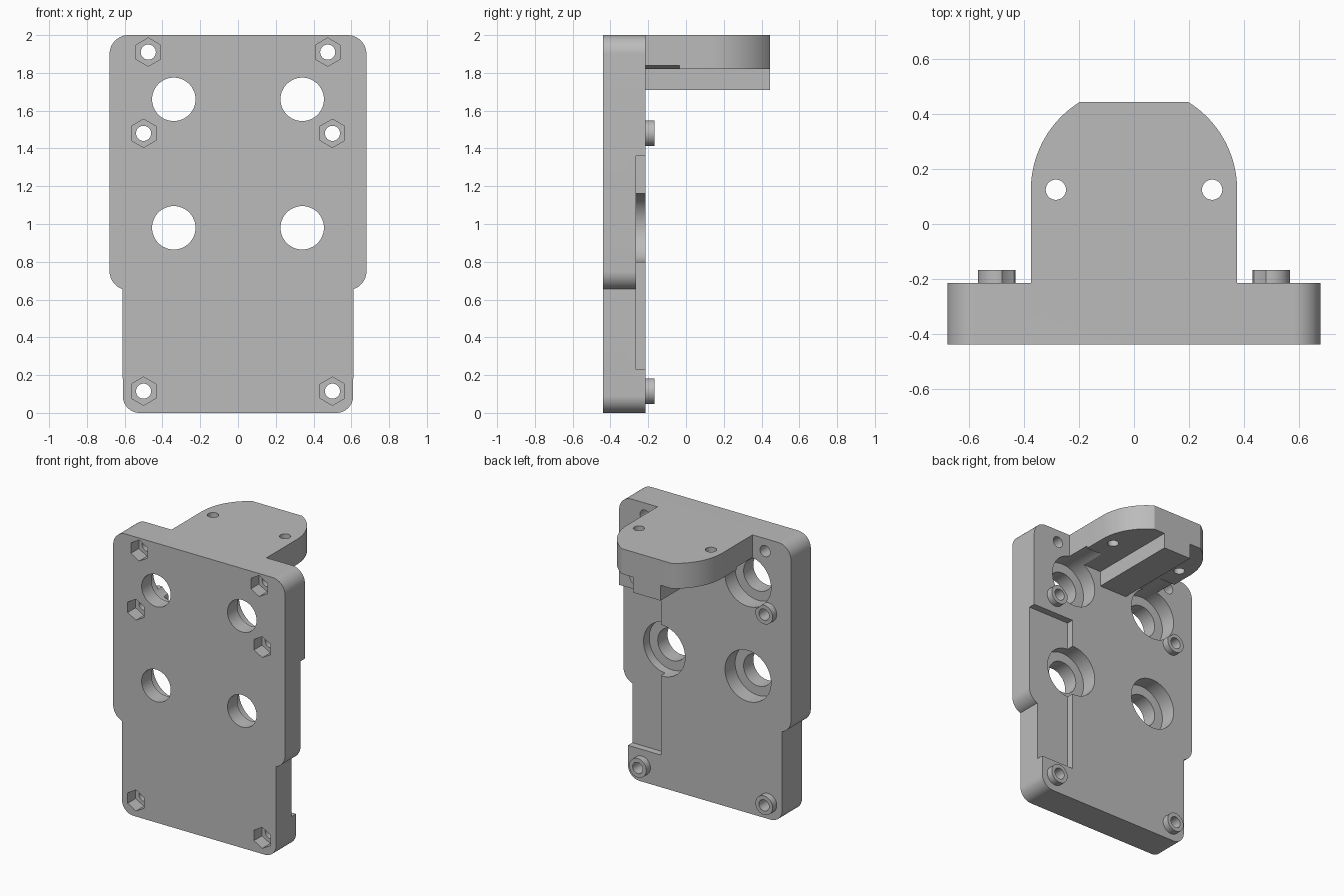
import bpy, bmesh, math
from mathutils import Matrix, Vector

cube = bpy.data.objects.get("Cube")
if cube:
    bpy.data.objects.remove(cube, do_unlink=True)

grey = bpy.data.materials.new("plain grey")
grey.use_nodes = True
grey.diffuse_color = (0.5, 0.5, 0.5, 1)
grey.node_tree.nodes["Principled BSDF"].inputs["Base Color"].default_value = (0.5, 0.5, 0.5, 1)

FRONT, BACK, FLOOR = -0.44, -0.215, -0.265


def add_object(name, bm):
    bmesh.ops.recalc_face_normals(bm, faces=bm.faces)
    mesh = bpy.data.meshes.new(name)
    bm.to_mesh(mesh)
    bm.free()
    mesh.materials.append(grey)
    obj = bpy.data.objects.new(name, mesh)
    bpy.context.collection.objects.link(obj)
    return obj


def arc(cx, cy, r, start, end, steps=16):
    angles = [math.radians(start + (end - start) * i / steps) for i in range(steps + 1)]
    return [(cx + r * math.cos(a), cy + r * math.sin(a)) for a in angles]


def prism(name, half, place, depth):
    """Mirror a right-hand outline across x = 0 and extrude it."""
    outline = half + [(-x, v) for x, v in reversed(half)]
    bm = bmesh.new()
    face = bm.faces.new([bm.verts.new(place(x, v)) for x, v in outline])
    ext = bmesh.ops.extrude_face_region(bm, geom=[face])
    verts = [g for g in ext["geom"] if isinstance(g, bmesh.types.BMVert)]
    bmesh.ops.translate(bm, verts=verts, vec=depth)
    return add_object(name, bm)


def box(name, x, y, z):
    bm = bmesh.new()
    bmesh.ops.create_cube(bm, size=1)
    for v in bm.verts:
        v.co = Vector([(a + b) / 2 + c * (b - a) for (a, b), c in zip((x, y, z), v.co)])
    return add_object(name, bm)


def rod(name, x, z, r, y0, y1, sides=48):
    """Round or hexagonal bar running along y."""
    bm = bmesh.new()
    bmesh.ops.create_cone(bm, cap_ends=True, segments=sides, radius1=r, radius2=r, depth=y1 - y0)
    turn = Matrix.Rotation(math.pi / 2, 4, "X")
    bmesh.ops.transform(bm, matrix=Matrix.Translation((x, (y0 + y1) / 2, z)) @ turn, verts=bm.verts)
    return add_object(name, bm)


def combine(target, tool, operation):
    bpy.context.view_layer.objects.active = target
    mod = target.modifiers.new(tool.name, "BOOLEAN")
    mod.operation, mod.solver, mod.object = operation, "EXACT", tool
    bpy.ops.object.modifier_apply(modifier=mod.name)
    bpy.data.objects.remove(tool, do_unlink=True)


# Back plate with a narrower foot
plate_half = (arc(0.52, 0.09, 0.09, -90, 0) + arc(0.58, 0.75, 0.1, -72, 0)
              + arc(0.58, 1.9, 0.1, 0, 90))
body = prism("mounting_bracket", plate_half, lambda x, z: (x, FRONT, z), (0, BACK - FRONT, 0))

# Rounded shelf and the rail below it
shelf_half = [(0.376, BACK - 0.1)] + arc(0, 0.125, 0.376, 0, 58.3, 24)
combine(body, prism("shelf", shelf_half, lambda x, y: (x, y, 1.82), (0, 0, 0.18)), "UNION")
end = shelf_half[-1][1]
combine(body, box("rail", (-0.11, 0.11), (BACK - 0.08, end), (1.71, 1.9)), "UNION")

# Round bosses on the back
low_screws = [(s * 0.5, z) for s in (-1, 1) for z in (0.115, 1.48)]
top_screws = [(s * 0.475, 1.91) for s in (-1, 1)]
for x, z in low_screws:
    combine(body, rod("boss", x, z, 0.068, BACK - 0.05, -0.168), "UNION")

# Shallow side pocket on the left edge
combine(body, box("side_pocket", (0.35, 0.8), (FLOOR, BACK + 0.03), (0.23, 1.36)), "DIFFERENCE")

# Large stepped holes, whose wide ends also clear the shelf
for s in (-1, 1):
    for z in (0.98, 1.66):
        combine(body, rod("counterbore", s * 0.34, z, 0.182, -0.33, -0.035, 64), "DIFFERENCE")
        combine(body, rod("large_hole", s * 0.34, z, 0.115, -0.6, -0.2), "DIFFERENCE")

# Screw holes with hexagonal nut pockets at the front
for x, z in low_screws + top_screws:
    combine(body, rod("nut_pocket", x, z, 0.075, FRONT - 0.1, FRONT + 0.09, 6), "DIFFERENCE")
    combine(body, rod("screw_hole", x, z, 0.04, FRONT - 0.1, 0, 32), "DIFFERENCE")

# Vertical holes through the shelf
for s in (-1, 1):
    hole = rod("shelf_hole", 0, 0, 0.037, -0.3, 0.3, 32)
    hole.data.transform(Matrix.Translation((s * 0.285, 0.125, 1.9)) @ Matrix.Rotation(math.pi / 2, 4, "X"))
    combine(body, hole, "DIFFERENCE")

# Smooth the curved walls, keep the edges crisp
bpy.ops.object.select_all(action="DESELECT")
body.select_set(True)
bpy.context.view_layer.objects.active = body
bpy.ops.object.shade_smooth_by_angle(angle=math.radians(25))
